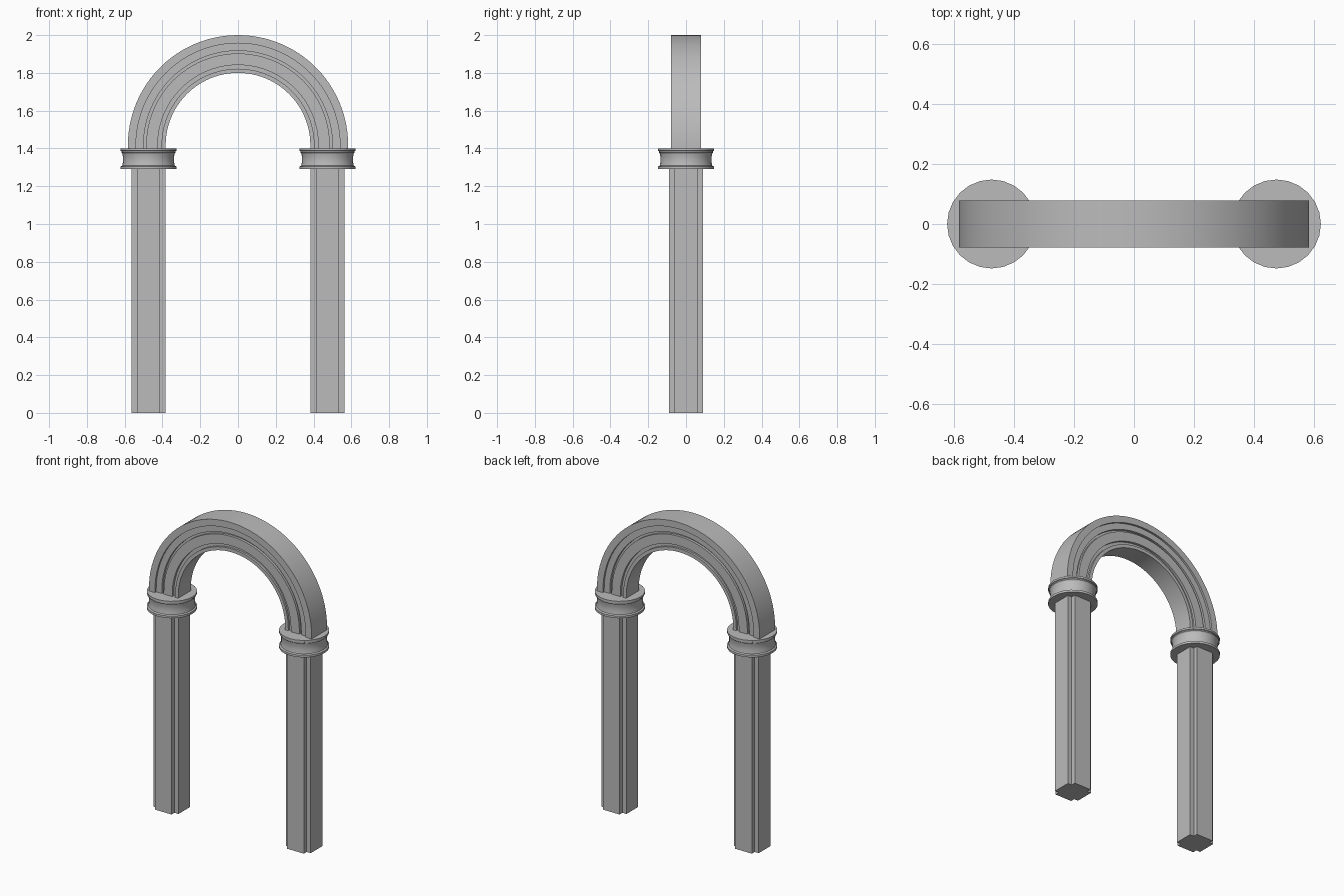
import bpy, bmesh, math

cube = bpy.data.objects.get("Cube")
if cube:
    bpy.data.objects.remove(cube, do_unlink=True)

GREY = (0.5, 0.5, 0.5, 1)
stone = bpy.data.materials.new("grey_stone")
stone.use_nodes = True
stone.diffuse_color = GREY
stone.node_tree.nodes["Principled BSDF"].inputs["Base Color"].default_value = GREY

LEG_X = 0.474
SPRING_Z = 1.417
CAP_TOP = 1.4


def finish(name, bm, angle):
    bmesh.ops.recalc_face_normals(bm, faces=bm.faces)
    mesh = bpy.data.meshes.new(name)
    bm.to_mesh(mesh)
    bm.free()
    mesh.materials.append(stone)
    ob = bpy.data.objects.new(name, mesh)
    bpy.context.collection.objects.link(ob)
    bpy.ops.object.select_all(action="DESELECT")
    ob.select_set(True)
    bpy.context.view_layer.objects.active = ob
    bpy.ops.object.shade_smooth_by_angle(angle=math.radians(angle))
    return ob


def loft(name, rings, closed_ends=True, angle=30):
    """Join successive closed rings of points into a solid."""
    bm = bmesh.new()
    loops = [[bm.verts.new(p) for p in ring] for ring in rings]
    n = len(loops[0])
    for a, b in zip(loops, loops[1:]):
        for i in range(n):
            j = (i + 1) % n
            bm.faces.new((a[i], a[j], b[j], b[i]))
    if closed_ends:
        bm.faces.new(loops[0])
        bm.faces.new(loops[-1])
    return finish(name, bm, angle)


# Columns: square shafts with notched corners
def column(name, x):
    h, k = 0.089, 0.06
    corner = [(h, k), (k, k), (k, h)]
    outline = []
    for q in range(4):
        c, s = round(math.cos(q * math.pi / 2)), round(math.sin(q * math.pi / 2))
        outline += [(x + a * c - b * s, a * s + b * c) for a, b in corner]
    loft(name, [[(a, b, z) for a, b in outline] for z in (0, 1.295)])


# Capitals: turned rings with a hollow neck between two lips
def capital(name, x, sides=24):
    profile = [(0.148, 1.29), (0.148, 1.304), (0.139, 1.309), (0.135, 1.33),
               (0.135, 1.355), (0.139, 1.374), (0.144, 1.379), (0.144, 1.386),
               (0.148, 1.388), (0.148, CAP_TOP)]
    turn = 2 * math.pi / sides
    loft(name, [[(x + r * math.cos(i * turn), r * math.sin(i * turn), z)
                 for i in range(sides)] for r, z in profile])


for side, x in (("left", LEG_X), ("right", -LEG_X)):
    column(side + "_column", x)
    capital(side + "_capital", x)

# Arch: stepped moulding, the same front and back, swept round a half circle
bands = [(0.583, 0.54, 0.079), (0.54, 0.50, 0.066), (0.50, 0.486, 0.05),
         (0.486, 0.425, 0.066), (0.425, 0.405, 0.05), (0.405, 0.383, 0.064)]
front = [(r, -d) for outer, inner, d in bands for r in (outer, inner)]
section = front + [(r, -y) for r, y in reversed(front)]

STEPS = 48
stations = [(math.pi * i / STEPS, SPRING_Z) for i in range(STEPS + 1)]
stations = [(0, CAP_TOP - 0.005)] + stations + [(math.pi, CAP_TOP - 0.005)]
loft("moulded_arch", [[(r * math.cos(t), y, z + r * math.sin(t)) for r, y in section]
                      for t, z in stations])
